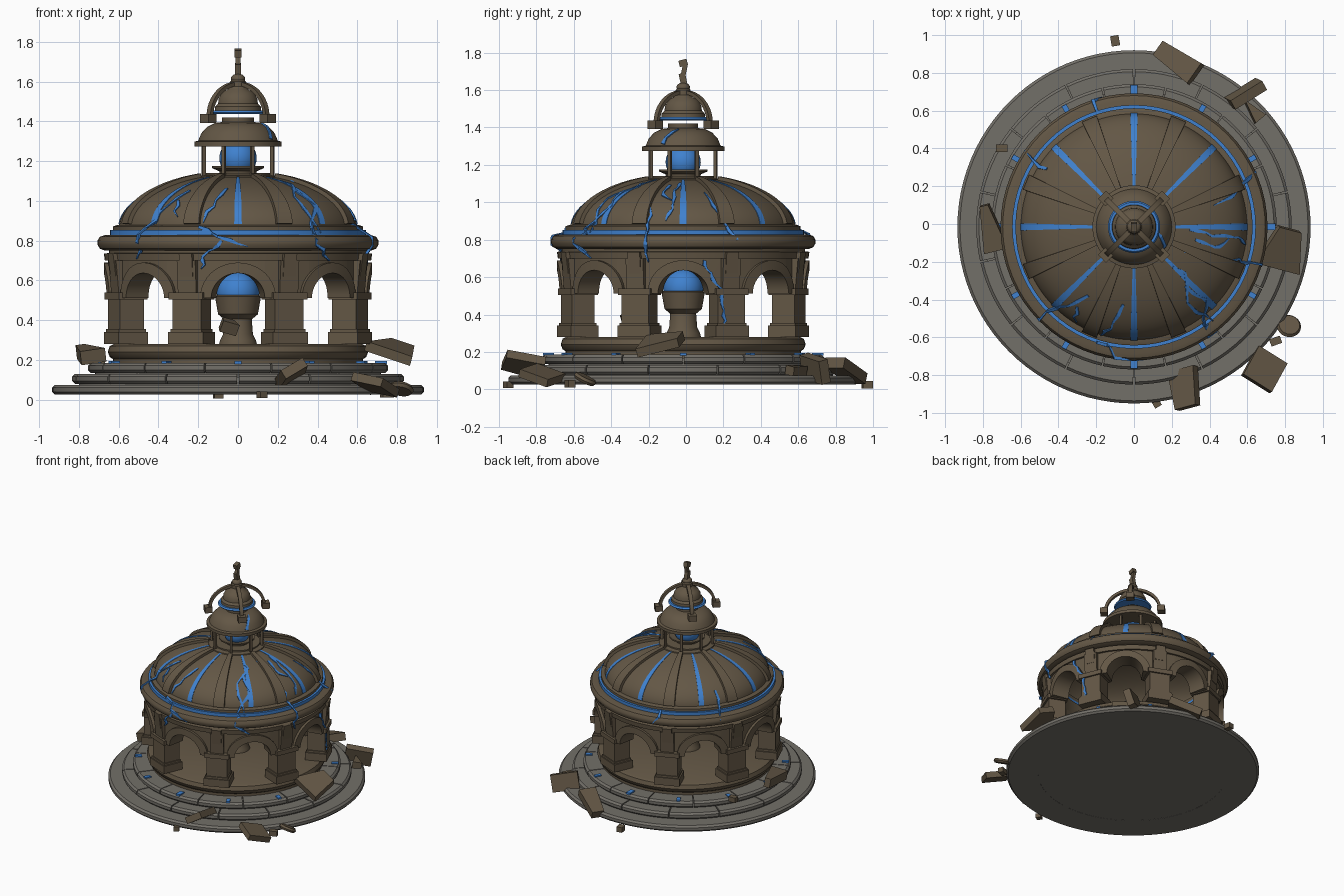
import bpy, bmesh, math, random
from math import sin, cos, pi, radians, sqrt
from mathutils import Vector, Matrix

random.seed(4)
if bpy.data.objects.get("Cube"):
    bpy.data.objects.remove(bpy.data.objects["Cube"])


def material(name, rgb):
    m = bpy.data.materials.new(name)
    m.use_nodes = True
    m.diffuse_color = (*rgb, 1)
    m.node_tree.nodes["Principled BSDF"].inputs["Base Color"].default_value = (*rgb, 1)
    return m


BROWN = material("brown stone", (0.125, 0.095, 0.06))
GREY = material("grey stone", (0.17, 0.16, 0.14))
BLUE = material("glowing blue", (0.05, 0.22, 0.62))
CENTRE_Y = -0.015


def finish(name, bm, mat, smooth=True, y=CENTRE_Y):
    bmesh.ops.remove_doubles(bm, verts=bm.verts, dist=1e-5)
    bmesh.ops.recalc_face_normals(bm, faces=bm.faces)
    me = bpy.data.meshes.new(name)
    bm.to_mesh(me)
    bm.free()
    me.materials.append(mat)
    if smooth:
        me.shade_smooth()
        me.set_sharp_from_angle(angle=radians(35))
    ob = bpy.data.objects.new(name, me)
    bpy.context.collection.objects.link(ob)
    ob.location.y = y
    return ob


def loft(bm, rings, loop=False):
    """Join equal rings of points into a closed skin."""
    vs = [[bm.verts.new(p) for p in ring] for ring in rings]
    n = len(vs[0])
    for a, b in zip(vs, vs[1:] + vs[:1] if loop else vs[1:]):
        for i in range(n):
            bm.faces.new((a[i], a[(i + 1) % n], b[(i + 1) % n], b[i]))
    if not loop:
        bm.faces.new(vs[0])
        bm.faces.new(vs[-1])


def polar(r, az, z):
    return Vector((r * cos(az), r * sin(az), z))


def lathe(name, profile, mat, blocks=1, gap=0.0, start=0.0, steps=64):
    """Revolve a closed profile, whole or as separate blocks."""
    bm = bmesh.new()
    for b in range(blocks):
        span, a0 = 2 * pi / blocks, start + 2 * pi * b / blocks
        n = steps // blocks
        whole = blocks == 1
        angles = [a0 + gap + (span - 2 * gap) * i / n for i in range(n if whole else n + 1)]
        loft(bm, [[polar(r, a, z) for r, z in profile] for a in angles], whole)
    return finish(name, bm, mat)


def ball(name, r, loc, mat, squash=1.0):
    bm = bmesh.new()
    bmesh.ops.create_uvsphere(bm, u_segments=32, v_segments=16, radius=r)
    bmesh.ops.transform(bm, matrix=Matrix.Translation(loc) @ Matrix.Diagonal((1, 1, squash, 1)), verts=bm.verts)
    return finish(name, bm, mat)


def boxes(name, count, start, r, z0, z1, depth, width, mat, lean=0.0):
    """Boxes set around the axis; lean pushes their tops outward."""
    bm = bmesh.new()
    for k in range(count):
        new = bmesh.ops.create_cube(bm)["verts"]
        for v in new:
            up = v.co.z + 0.5
            v.co = Vector((r + v.co.x * depth + (lean * up if v.co.x > 0 else 0), v.co.y * width, z0 + (z1 - z0) * up))
        bmesh.ops.rotate(bm, verts=new, matrix=Matrix.Rotation(start + k * 2 * pi / count, 3, "Z"))
    return finish(name, bm, mat, smooth=False)


def ribbon(bm, pts, normals, widths, thick, sink=0.01):
    """Flat strap along a path, lying on a surface."""
    rings = []
    for i, (p, n, w) in enumerate(zip(pts, normals, widths)):
        t = pts[min(i + 1, len(pts) - 1)] - pts[max(i - 1, 0)]
        s = t.cross(n).normalized() * w
        rings.append([p - s - n * sink, p + s - n * sink, p + s + n * thick, p - s + n * thick])
    loft(bm, rings)


# Stepped base
def step_profile(r, inner, z):
    return [(inner, z), (r - 0.014, z), (r, z + 0.014), (r, z + 0.036), (r - 0.014, z + 0.05), (inner, z + 0.05)]


lathe("base_core", [(0, 0.026), (0.9, 0.026), (0.9, 0.07), (0.8, 0.07), (0.8, 0.115), (0.72, 0.115), (0.72, 0.168), (0, 0.168)], GREY)
lathe("lower_step", step_profile(0.935, 0.7, 0.025), GREY, steps=96)
lathe("middle_step", step_profile(0.835, 0.6, 0.08), GREY, blocks=14, gap=0.005, start=pi / 14, steps=98)
lathe("upper_step", step_profile(0.755, 0.5, 0.135), GREY, blocks=14, gap=0.005, start=0, steps=98)
boxes("step_inlays", 12, 0, 0.718, 0.18, 0.194, 0.05, 0.028, BLUE)
boxes("axis_inlays", 4, 0, 0.72, 0.18, 0.1945, 0.06, 0.035, BLUE)
lathe("plinth", [(0, 0.16), (0.63, 0.16), (0.63, 0.205), (0.645, 0.215), (0.655, 0.24), (0.645, 0.27), (0.625, 0.28), (0, 0.28)], BROWN)

# Eight piers
HALF = pi / 8
boxes("pier_bases", 8, HALF, 0.61, 0.28, 0.34, 0.16, 0.19, BROWN)
boxes("pier_base_mouldings", 8, HALF, 0.61, 0.34, 0.355, 0.145, 0.17, BROWN)
boxes("pier_shafts", 8, HALF, 0.61, 0.35, 0.51, 0.13, 0.155, BROWN)
boxes("pier_capitals", 8, HALF, 0.61, 0.505, 0.54, 0.155, 0.185, BROWN)
boxes("pier_upper_blocks", 8, HALF, 0.61, 0.54, 0.70, 0.12, 0.10, BROWN, lean=0.015)
boxes("brackets", 8, HALF, 0.66, 0.62, 0.735, 0.04, 0.07, BROWN, lean=0.015)

# Arches, bent around the drum
BEND, SPRING, SPAN = 0.62, 0.512, 0.13
wall, trim = bmesh.new(), bmesh.new()
for k in range(8):
    mid = k * pi / 4
    arc = [pi - pi * i / 20 for i in range(21)]
    edge = BEND * HALF
    under = [(-edge, SPRING)] + [(SPAN * cos(a), SPRING + SPAN * sin(a)) for a in arc] + [(edge, SPRING)]
    loft(wall, [[polar(0.55, mid + u / BEND, z), polar(0.655, mid + u / BEND, z),
                 polar(0.655, mid + u / BEND, 0.72), polar(0.55, mid + u / BEND, 0.72)] for u, z in under])
    loft(trim, [[polar(r, mid + rad * cos(a) / BEND, SPRING + rad * sin(a))
                 for r, rad in ((0.54, 0.125), (0.675, 0.125), (0.675, 0.178), (0.54, 0.178))] for a in arc])
finish("arch_walls", wall, BROWN)
finish("arch_mouldings", trim, BROWN)

# Cornice and dome
lathe("frieze", [(0.55, 0.70), (0.67, 0.70), (0.675, 0.735), (0.65, 0.738), (0.65, 0.765), (0.55, 0.765)], BROWN)
lathe("cornice", [(0.55, 0.75), (0.67, 0.75), (0.695, 0.76), (0.707, 0.78), (0.707, 0.8), (0.695, 0.82), (0.67, 0.828), (0.55, 0.828)], BROWN)
lathe("glow_ring", [(0.56, 0.82), (0.645, 0.82), (0.645, 0.853), (0.56, 0.853)], BLUE)
lathe("dome_foot", [(0.56, 0.853), (0.628, 0.853), (0.628, 0.872), (0.605, 0.88), (0.56, 0.88)], BROWN)
DOME_R, DOME_Z, DOME_H = 0.6, 0.865, 0.27


def dome_curve(shrink, a0, a1, n=14):
    return [((DOME_R - shrink) * cos(a0 + (a1 - a0) * i / n), DOME_Z + (DOME_H - shrink) * sin(a0 + (a1 - a0) * i / n)) for i in range(n + 1)]


TOP = radians(72)
lathe("dome", dome_curve(0, 0, TOP) + dome_curve(0.03, TOP, 0), BROWN, steps=96)


def dome_normal(p):
    return Vector((p.x / DOME_R ** 2, p.y / DOME_R ** 2, (p.z - DOME_Z) / DOME_H ** 2)).normalized()


ribs, strips = bmesh.new(), bmesh.new()
for k in range(16):
    az = k * HALF
    pts = [polar(r, az, z) for r, z in dome_curve(0, radians(4), radians(70))]
    radii = [Vector(p.xy).length for p in pts]
    normals = [dome_normal(p) for p in pts]
    if k % 2:
        ribbon(ribs, pts, normals, [0.07 * r for r in radii], 0.02)
    else:
        ribbon(strips, pts, normals, [0.03 * r + 0.001 for r in radii], 0.003)
finish("dome_ribs", ribs, BROWN)
finish("dome_glow_strips", strips, BLUE)


# Glowing cracks, given as azimuth and height
def on_surface(az, z):
    if z > 0.88:
        r = DOME_R * sqrt(1 - ((z - DOME_Z) / DOME_H) ** 2)
        p = polar(r, az, z)
        return p, dome_normal(p)
    r = 0.645 if z > 0.832 else 0.704 if z > 0.75 else 0.674 if z > 0.53 else 0.678
    return polar(r, az, z), polar(1, az, 0)


CRACKS = [[(25, .8), (20, .945), (15, 1.05)], [(-4, 1.1), (-6, 1.06), (-5, .96), (-9, .9)],
          [(-13, 1.09), (-15, 1.05), (-7, 1.01)], [(-26, 1.1), (-18, .93), (-17, .82), (-16, .68)],
          [(-45, 1.1), (-43, 1.08), (-56, 1.02), (-50, .84)], [(-50, 1.06), (-45, .98), (-54, .86), (-55, .78), (-47, .7)],
          [(-98, 1.06), (-104, .97), (-107, .89)], [(-107, .87), (-98, .82), (-86, .77)], [(-97, .8), (-104, .72), (-106, .66)],
          [(-124, 1.05), (-132, .94), (-136, .83), (-139, .71)], [(-126, 1.0), (-121, .92)],
          [(147, .97), (145, .8)], [(108, .86), (104, .77)], [(9, .69), (13, .62), (17, .53), (20, .42), (18, .34)]]
bm = bmesh.new()
for path in CRACKS:
    dense = []
    for (a0, z0), (a1, z1) in zip(path, path[1:]):
        dense += [(a0 + (a1 - a0) * t / 3 + random.uniform(-1.4, 1.4), z0 + (z1 - z0) * t / 3) for t in range(3)]
    pts, normals = zip(*[on_surface(radians(a), z) for a, z in dense + path[-1:]])
    ribbon(bm, pts, normals, [0.007 + 0.003 * sin(i * 2) for i in range(len(pts) - 1)] + [0.002], 0.006)
crown = [polar(r, radians(-35 + 300 * (0.2 - r)), z) for r, z in ((0.195, 1.31), (0.183, 1.345), (0.15, 1.377), (0.12, 1.39))]
ribbon(bm, crown, [polar(0.7, radians(-30), 0.7)] * 4, [0.013, 0.008, 0.009, 0.003], 0.006)
finish("glowing_cracks", bm, BLUE, smooth=False)

# Altar inside
lathe("altar_pedestal", [(0, 0.28), (0.095, 0.28), (0.09, 0.3), (0.075, 0.33), (0.068, 0.42), (0, 0.42)], BROWN)
lathe("altar_bowl", [(0, 0.405), (0.07, 0.405), (0.1, 0.43), (0.116, 0.52), (0.1, 0.528), (0, 0.528)], BROWN)
ball("altar_orb", 0.106, (0, 0, 0.54), BLUE)

# Lantern
lathe("lantern_floor", [(0, 1.09), (0.215, 1.09), (0.205, 1.125), (0.17, 1.13), (0.17, 1.14), (0, 1.14)], BROWN)
lathe("lantern_cup", [(0, 1.13), (0.09, 1.13), (0.095, 1.15), (0.13, 1.165), (0.13, 1.175), (0.08, 1.165), (0, 1.165)], BROWN, steps=16)
ball("lantern_orb", 0.094, (0, 0, 1.215), BLUE)
boxes("lantern_posts", 8, HALF, 0.187, 1.1, 1.285, 0.018, 0.018, BROWN)
lathe("lantern_roof", [(0, 1.275), (0.22, 1.275), (0.22, 1.298), (0.2, 1.303), (0.185, 1.34), (0.155, 1.373), (0.115, 1.392),
                       (0.08, 1.397), (0.08, 1.42), (0, 1.42)], BROWN)

# Crown with crossing straps and finial
lathe("crown_glow_ring", [(0, 1.437), (0.13, 1.437), (0.138, 1.445), (0.13, 1.456), (0, 1.456)], BLUE)
lathe("crown_dome", [(0, 1.454), (0.117, 1.454), (0.115, 1.475), (0.1, 1.49), (0.097, 1.515), (0.08, 1.545), (0.05, 1.562),
                     (0.04, 1.575), (0.04, 1.6), (0.02, 1.625), (0, 1.63)], BROWN)
bm = bmesh.new()
for az in (pi / 4, 3 * pi / 4):
    arc = [pi * i / 24 for i in range(25)]
    ribbon(bm, [polar(0.2 * cos(a), az, 1.425 + 0.165 * sin(a)) for a in arc], [polar(cos(a), az, sin(a)) for a in arc], [0.014] * 25, 0.01)
finish("crown_straps", bm, BROWN)
boxes("strap_feet", 4, pi / 4, 0.212, 1.393, 1.438, 0.055, 0.06, BROWN)
ball("finial_knob", 0.036, (0, 0, 1.615), BROWN, 0.7)


# Loose stones: place, size, turn, taper of the far end
def chunk(name, loc, size, rot=(0, 0, 0), taper=1.0, y=0.0):
    bm = bmesh.new()
    bmesh.ops.create_cube(bm)
    for v in bm.verts:
        if v.co.y > 0:
            v.co.x *= taper
        v.co = Vector(a * b for a, b in zip(v.co, size))
    ob = finish(name, bm, BROWN, False, y)
    ob.location = (loc[0], loc[1] + y, loc[2])
    ob.rotation_euler = [radians(a) for a in rot]
    return ob


chunk("finial_stem", (0, 0, 1.655), (0.03, 0.035, 0.07), (12, 0, 0), y=CENTRE_Y)
chunk("finial_neck", (0, 0.004, 1.7), (0.024, 0.026, 0.07), (-12, 0, 0), y=CENTRE_Y)
chunk("finial_tip", (0, 0.0, 1.745), (0.034, 0.045, 0.035), (15, 0, 0), y=CENTRE_Y)
chunk("rubble_back_pebble", (-0.10, 0.97, 0.025), (0.045, 0.055, 0.04), (0, 0, 10))
chunk("rubble_back_wedge", (0.23, 0.86, 0.1), (0.13, 0.25, 0.06), (-20, 0, 55), 0.7)
chunk("rubble_back_slab", (0.59, 0.69, 0.11), (0.2, 0.055, 0.13), (15, 10, 32))
chunk("rubble_back_shard", (0.63, 0.6, 0.1), (0.07, 0.12, 0.05), (0, 10, 40), 0.1)
chunk("rubble_right_cube", (-0.7, 0.4, 0.205), (0.06, 0.04, 0.04))
chunk("rubble_right_block", (-0.76, -0.02, 0.23), (0.13, 0.25, 0.07), (6, -8, 14), 0.35)
chunk("rubble_left_block", (0.79, -0.13, 0.25), (0.25, 0.22, 0.05), (10, 18, -15), 0.5)
chunk("rubble_front_slab", (0.69, -0.77, 0.075), (0.18, 0.18, 0.045), (-18, 10, -32))
chunk("rubble_front_block", (0.27, -0.87, 0.135), (0.13, 0.21, 0.05), (-15, -30, 15), 1.25)
chunk("rubble_front_pebble", (0.12, -0.95, 0.025), (0.04, 0.04, 0.035), (0, 0, 30))
chunk("rubble_corner_pebble", (0.75, -0.62, 0.03), (0.06, 0.04, 0.04), (0, 0, 20))
chunk("fallen_fragment", (-0.05, -0.3, 0.37), (0.09, 0.07, 0.06), (20, 15, 20), 0.7)
disc = lathe("rubble_disc", [(0, -0.015), (0.055, -0.015), (0.065, 0), (0.055, 0.015), (0, 0.015)], BROWN, steps=20)
disc.location = (0.82, -0.54, 0.055)
disc.rotation_euler = (radians(-25), radians(10), 0)
